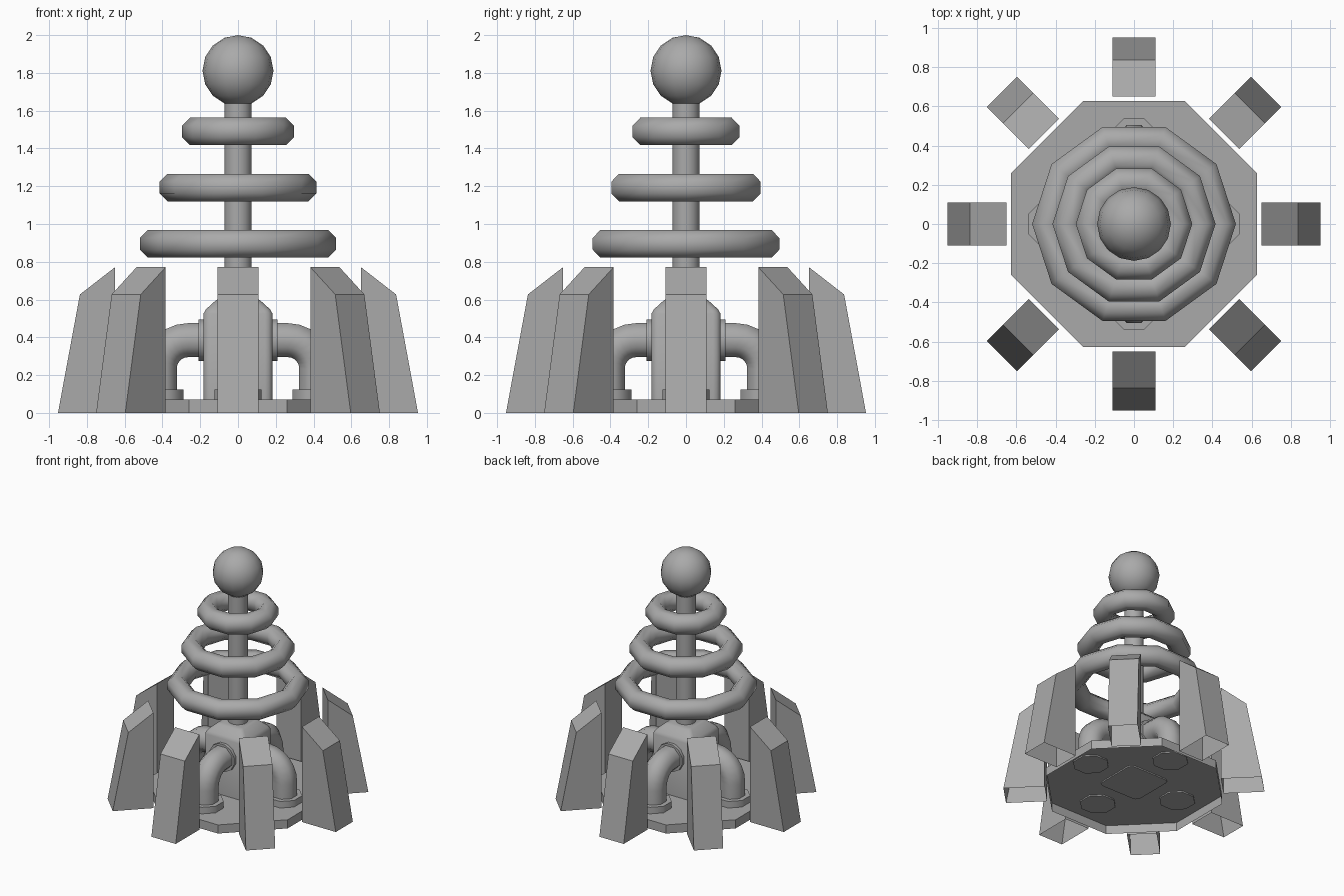
import bpy, bmesh
from math import sin, cos, pi, radians
from mathutils import Vector, Matrix

cube = bpy.data.objects.get("Cube")
if cube:
    bpy.data.objects.remove(cube, do_unlink=True)

GREY = (0.4, 0.4, 0.4, 1)
metal = bpy.data.materials.new("plain_grey")
metal.use_nodes = True
metal.diffuse_color = GREY
metal.node_tree.nodes["Principled BSDF"].inputs["Base Color"].default_value = GREY


def finish(name, bm, smooth=True, turn=0.0, open_floor=False):
    """Turn a bmesh into a shaded object, rotated about the z axis."""
    bmesh.ops.recalc_face_normals(bm, faces=bm.faces)
    if open_floor:
        floor = [f for f in bm.faces if all(v.co.z < 0.001 for v in f.verts)]
        bmesh.ops.delete(bm, geom=floor, context='FACES_ONLY')
    bm.transform(Matrix.Rotation(turn, 4, 'Z'))
    mesh = bpy.data.meshes.new(name)
    bm.to_mesh(mesh)
    bm.free()
    mesh.materials.append(metal)
    obj = bpy.data.objects.new(name, mesh)
    bpy.context.collection.objects.link(obj)
    if smooth:
        bpy.ops.object.select_all(action='DESELECT')
        obj.select_set(True)
        bpy.context.view_layer.objects.active = obj
        bpy.ops.object.shade_smooth_by_angle(angle=radians(50))


def loft(rings, closed=False):
    """Skin a list of equal-length point rings, capping open ends."""
    bm = bmesh.new()
    loops = [[bm.verts.new(p) for p in ring] for ring in rings]
    pairs = list(zip(loops, loops[1:]))
    if closed:
        pairs.append((loops[-1], loops[0]))
    for a, b in pairs:
        for i in range(len(a)):
            j = (i + 1) % len(a)
            bm.faces.new((a[i], a[j], b[j], b[i]))
    if not closed:
        bm.faces.new(loops[0])
        bm.faces.new(loops[-1])
    return bm


def ring(centre, u, v, radius, sides):
    """Polygon of points with flat sides square to the axes."""
    angles = [2 * pi * (i + 0.5) / sides for i in range(sides)]
    return [centre + radius * (u * cos(a) + v * sin(a)) for a in angles]


X, Y, Z = Vector((1, 0, 0)), Vector((0, 1, 0)), Vector((0, 0, 1))
OCT = 1 / cos(pi / 8)       # octagon apothem to corner radius


def disc(start, end, u, v, radius, sides=8):
    return loft([ring(p, u, v, radius, sides) for p in (start, end)])


# Octagonal floor plate, open underneath
finish("base_plate", disc(Z * 0, Z * 0.07, X, Y, 0.627 * OCT),
       smooth=False, open_floor=True)

# Eight leaning buttresses, open underneath
profile = [(0.65, 0), (0.65, 0.772), (0.837, 0.627), (0.953, 0)]
for k in range(8):
    bm = loft([[(r, y, z) for r, z in profile] for y in (-0.109, 0.109)])
    finish(f"buttress_{k + 1}", bm, smooth=False, turn=k * pi / 4,
           open_floor=True)


# Square central housing with rounded corners and a tapered top
def rounded_square(half, corner, z):
    points = []
    for q in range(4):
        for s in range(4):
            a = q * pi / 2 + s * pi / 6
            mid = q * pi / 2 + pi / 4
            reach = (half - corner) * 2 ** 0.5
            points.append((reach * cos(mid) + corner * cos(a),
                           reach * sin(mid) + corner * sin(a), z))
    return points


finish("housing", loft([rounded_square(*s) for s in (
    (0.183, 0.04, 0.06), (0.183, 0.04, 0.525), (0.17, 0.035, 0.548),
    (0.115, 0.025, 0.598), (0.095, 0.02, 0.605))]))

# Four elbow pipes with a wall collar and a floor collar
REACH, HEIGHT, BEND, PIPE = 0.414, 0.385, 0.15, 0.09
for k in range(4):
    turn = k * pi / 2
    path = [(Vector((0.17, 0, HEIGHT)), Z)]
    for s in range(7):
        a = pi / 2 * (1 - s / 6)
        out = Vector((cos(a), 0, sin(a)))
        path.append((Vector((REACH - BEND, 0, HEIGHT - BEND)) + out * BEND, out))
    path.append((Vector((REACH, 0, 0.06)), X))
    finish(f"pipe_{k + 1}",
           loft([ring(p, n, Y, PIPE * OCT, 8) for p, n in path]), turn=turn)
    hub = Z * HEIGHT
    finish(f"wall_collar_{k + 1}",
           disc(X * 0.17 + hub, X * 0.208 + hub, Y, Z, 0.113, 12), turn=turn)
    foot = X * REACH
    finish(f"floor_collar_{k + 1}",
           disc(foot + Z * 0.06, foot + Z * 0.123, X, Y, 0.125 * OCT), turn=turn)

# Mast
finish("mast", disc(Z * 0.59, Z * 1.66, X, Y, 0.072, 16))

# Three ten-sided rings floating around the mast
TUBE = 0.073 * OCT
for name, major, height in (("lower", 0.447, 0.895), ("middle", 0.343, 1.193),
                            ("upper", 0.224, 1.49)):
    sections = []
    for i in range(10):
        a = 2 * pi * i / 10
        out = Vector((cos(a), sin(a), 0))
        sections.append(ring(out * major + Z * height, out, Z, TUBE, 8))
    finish(f"{name}_ring", loft(sections, closed=True))

# Ball at the tip
bm = bmesh.new()
bmesh.ops.create_uvsphere(bm, u_segments=16, v_segments=8, radius=0.188)
bmesh.ops.translate(bm, verts=bm.verts, vec=Z * 1.812)
finish("tip_ball", bm)
